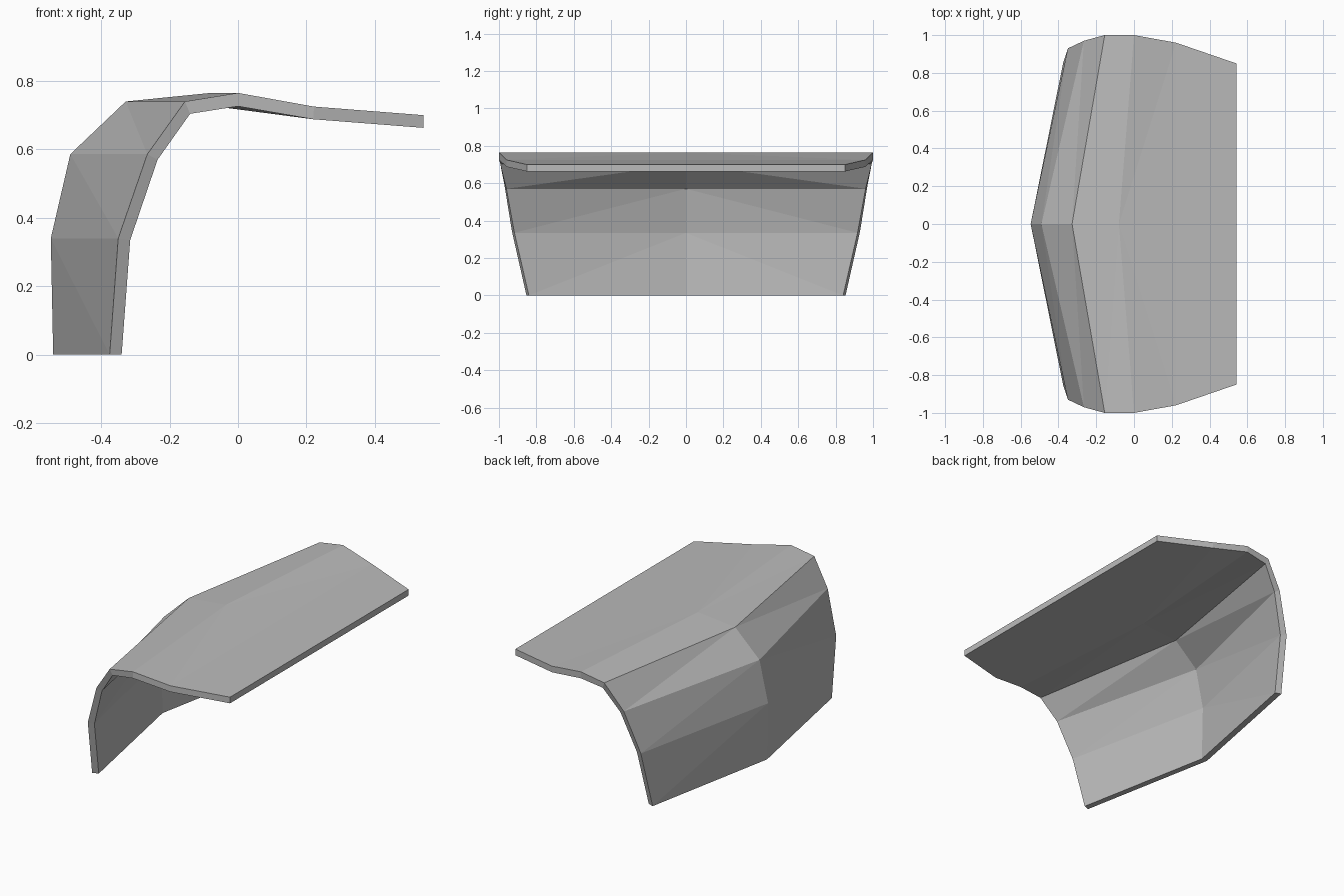
import bpy, bmesh

if "Cube" in bpy.data.objects:
    bpy.data.objects.remove(bpy.data.objects["Cube"])

# Profile rows from the bottom of the back to the front of the top panel:
# (x at middle, x at end, y at end, z) for the outer and the inner skin
outer = [(-.54, -.375, .853, 0), (-.547, -.35, .93, .34), (-.49, -.265, .97, .586),
         (-.328, -.155, 1, .74), (-.08, 0, 1, .765), (.222, .222, .96, .725),
         (.542, .542, .85, .70)]
inner = [(-.503, -.34, .84, 0), (-.51, -.315, .917, .335), (-.46, -.235, .96, .57),
         (-.31, -.14, .993, .704), (-.07, 0, 1, .726), (.22, .22, .96, .688),
         (.542, .542, .85, .663)]

bm = bmesh.new()


def skin(rows):
    """Three columns of vertices (left end, middle, right end) per row."""
    return [[bm.verts.new(p) for p in ((e, -y, z), (m, 0, z), (e, y, z))]
            for m, e, y, z in rows]


out, inn = skin(outer), skin(inner)
last = len(outer) - 1

# Both skins, each panel folded from its higher middle to its lower end corner
for g in (out, inn):
    for i in range(last):
        for end in (0, 2):
            a, b, c, d = g[i][1], g[i][end], g[i + 1][end], g[i + 1][1]
            if i < 4:
                tris = ((a, b, d), (b, c, d))
            else:
                tris = ((a, b, c), (a, c, d))
            for t in tris:
                bm.faces.new(t)

# Rim closing the thickness: two ends, then the bottom and front edges
for i in range(last):
    for end in (0, 2):
        bm.faces.new((out[i][end], out[i + 1][end], inn[i + 1][end], inn[i][end]))
for i in (0, last):
    for j in (0, 1):
        bm.faces.new((out[i][j], out[i][j + 1], inn[i][j + 1], inn[i][j]))
bmesh.ops.recalc_face_normals(bm, faces=bm.faces[:])

mesh = bpy.data.meshes.new("curved_panel")
bm.to_mesh(mesh)
bm.free()

mat = bpy.data.materials.new("light grey")
mat.diffuse_color = (.5, .5, .5, 1)
mat.use_nodes = True
mat.node_tree.nodes["Principled BSDF"].inputs["Base Color"].default_value = mat.diffuse_color
mesh.materials.append(mat)
bpy.context.collection.objects.link(bpy.data.objects.new("curved_panel", mesh))
